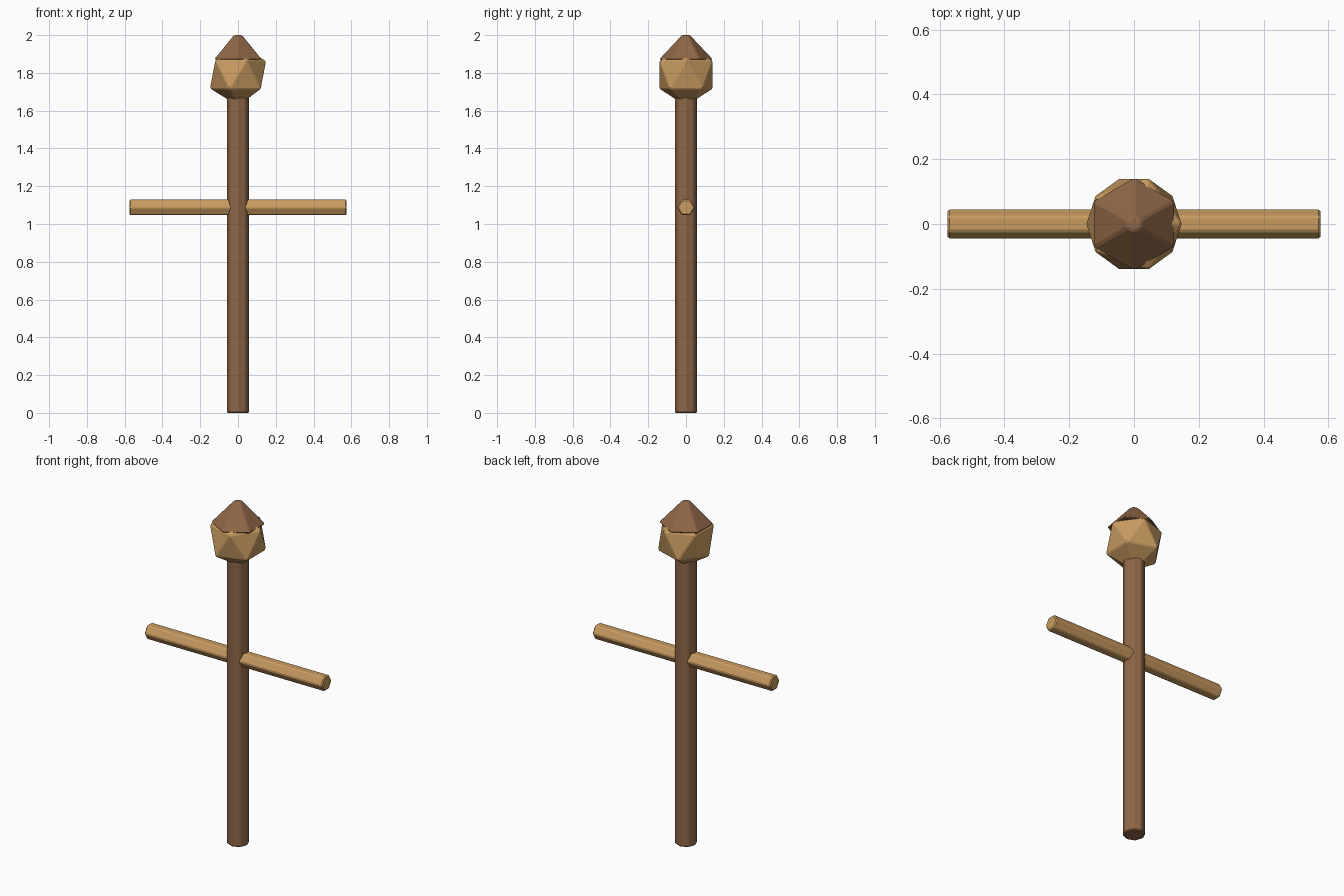
import bpy, bmesh, math
from mathutils import Matrix

if "Cube" in bpy.data.objects:
    bpy.data.objects.remove(bpy.data.objects["Cube"])


def material(name, rgb):
    m = bpy.data.materials.new(name)
    m.diffuse_color = (*rgb, 1)
    m.use_nodes = True
    m.node_tree.nodes["Principled BSDF"].inputs["Base Color"].default_value = m.diffuse_color
    return m


dark_wood = material("dark_wood", (0.275, 0.135, 0.063))
light_wood = material("light_wood", (0.578, 0.328, 0.119))


def finish(name, bm, mat, bevel):
    bmesh.ops.recalc_face_normals(bm, faces=bm.faces)
    me = bpy.data.meshes.new(name)
    bm.to_mesh(me)
    bm.free()
    me.materials.append(mat)
    ob = bpy.data.objects.new(name, me)
    bpy.context.collection.objects.link(ob)
    mod = ob.modifiers.new("worn_edges", 'BEVEL')
    mod.width = bevel
    mod.segments = 1
    mod.limit_method = 'ANGLE'
    mod.angle_limit = math.radians(30)
    return ob


def prism(name, sides, r1, r2, depth, matrix, mat, bevel):
    # n-sided solid along local z, first corner pointing along local y
    bm = bmesh.new()
    rings = []
    for r, z in ((r1, -depth / 2), (r2, depth / 2)):
        rings.append([bm.verts.new((r * math.sin(math.tau * i / sides),
                                    r * math.cos(math.tau * i / sides), z))
                      for i in range(sides)])
    for i in range(sides):
        j = (i + 1) % sides
        bm.faces.new((rings[0][i], rings[0][j], rings[1][j], rings[1][i]))
    bm.faces.new(rings[0])
    bm.faces.new(rings[1])
    bmesh.ops.transform(bm, matrix=matrix, verts=bm.verts)
    return finish(name, bm, mat, bevel)


# octagonal upright
prism("post", 8, 0.061, 0.061, 1.68, Matrix.Translation((0, 0, 0.84)), dark_wood, 0.006)

# hexagonal arms, corners to front and back
prism("crossbar", 6, 0.047, 0.047, 1.15,
      Matrix.Translation((0, 0, 1.088)) @ Matrix.Rotation(math.pi / 2, 4, 'Y'),
      light_wood, 0.006)

# faceted head
bm = bmesh.new()
bmesh.ops.create_icosphere(bm, subdivisions=1, radius=0.166,
                           matrix=Matrix.Translation((0, 0, 1.79)))
finish("head", bm, light_wood, 0.005)

# six-sided pointed hat
prism("hat", 6, 0.146, 0.024, 0.13, Matrix.Translation((0, 0, 1.935)), dark_wood, 0.006)
